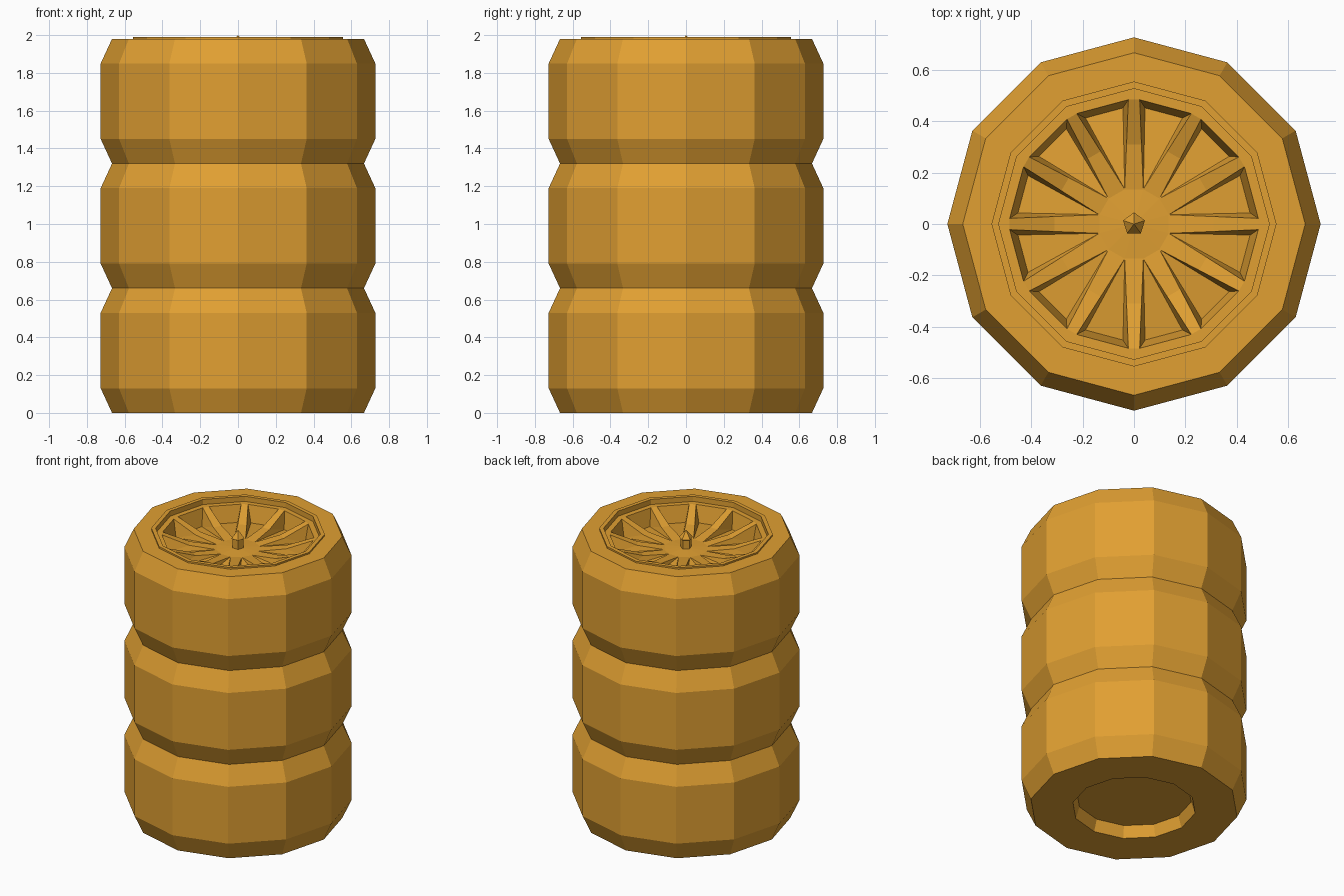
import bpy, bmesh
from math import cos, sin, pi, tan
from mathutils import Vector, Matrix

SIDES = 12
STEP = 2 * pi / SIDES
TYRE_H = 0.66

if "Cube" in bpy.data.objects:
    bpy.data.objects.remove(bpy.data.objects["Cube"], do_unlink=True)

mat = bpy.data.materials.new("ochre")
mat.use_nodes = True
ochre = (0.75, 0.35, 0.032, 1)
mat.diffuse_color = ochre
mat.node_tree.nodes["Principled BSDF"].inputs["Base Color"].default_value = ochre


def ring(bm, r, z, n=SIDES, start=0.0):
    return [bm.verts.new((r * cos(start + 2 * pi * i / n),
                          r * sin(start + 2 * pi * i / n), z)) for i in range(n)]


def bridge(bm, a, b):
    n = len(a)
    for i in range(n):
        j = (i + 1) % n
        bm.faces.new((a[i], a[j], b[j], b[i]))


def revolve(bm, profile, n=SIDES, start=0.0):
    rings = [ring(bm, r, z, n, start) for r, z in profile]
    for a, b in zip(rings, rings[1:]):
        bridge(bm, a, b)
    return rings


def to_mesh(bm, name):
    me = bpy.data.meshes.new(name)
    bm.to_mesh(me)
    bm.free()
    me.materials.append(mat)
    return me


def make_tyre():
    # Chamfered tread with a shallow tapered recess underneath
    bm = bmesh.new()
    rings = revolve(bm, [(0.37, 0.08), (0.395, 0), (0.667, 0), (0.727, 0.13),
                         (0.727, 0.53), (0.667, TYRE_H), (0.545, TYRE_H), (0.545, 0.6)])
    bm.faces.new(rings[0][::-1])
    return to_mesh(bm, "tyre")


def make_wheel():
    bm = bmesh.new()
    # Raised lip stepping down to the rim ledge
    ledge = revolve(bm, [(0.555, 0.65), (0.555, 0.671), (0.527, 0.671), (0.527, 0.635)])[-1]
    # Hub dish: its corners are the inner tips of the windows
    tips = ring(bm, 0.14, 0.552, start=STEP / 2)
    centre = bm.verts.new((0, 0, 0.56))

    def spoke_pair(i, x, half, z):
        rot = Matrix.Rotation(i * STEP, 3, 'Z')
        return [bm.verts.new(rot @ Vector((x, s * half, z))) for s in (-1, 1)]

    half = 0.022
    outer_x = 0.49 - half * tan(STEP / 2)
    mid = [spoke_pair(i, 0.31, 0.029, 0.572) for i in range(SIDES)]
    top = [spoke_pair(i, outer_x, half, 0.635) for i in range(SIDES)]
    low = [spoke_pair(i, 0.452, 0.043, 0.52) for i in range(SIDES)]
    for i in range(SIDES):
        j = (i + 1) % SIDES
        tip, prev = tips[i], tips[i - 1]
        bm.faces.new((centre, prev, tip))
        # Spoke top in two slopes, joined to the ledge
        bm.faces.new((prev, mid[i][0], mid[i][1], tip))
        bm.faces.new((mid[i][0], top[i][0], top[i][1], mid[i][1]))
        bm.faces.new((top[i][0], ledge[i], top[i][1]))
        bm.faces.new((top[i][1], ledge[i], ledge[j], top[j][0]))
        # Window between this spoke and the next: sides, outer wall, floor
        for m, t, l in ((mid[i][1], top[i][1], low[i][1]),
                        (mid[j][0], top[j][0], low[j][0])):
            bm.faces.new((tip, m, l))
            bm.faces.new((m, t, l))
        bm.faces.new((top[i][1], top[j][0], low[j][0], low[i][1]))
        bm.faces.new((tip, low[i][1], low[j][0]))
    bmesh.ops.recalc_face_normals(bm, faces=bm.faces)
    # The sheet is open, so make sure the hub faces up
    bm.normal_update()
    if centre.link_faces[0].normal.z < 0:
        bmesh.ops.reverse_faces(bm, faces=bm.faces)
    return to_mesh(bm, "wheel")


def make_cap():
    # Five-sided pin with a pointed end
    bm = bmesh.new()
    rings = revolve(bm, [(0.036, 0.54), (0.036, 0.62), (0.045, 0.625)], 5, pi / 2)
    point = bm.verts.new((0, 0, 0.68))
    rim = rings[-1]
    for i in range(5):
        bm.faces.new((rim[i], rim[(i + 1) % 5], point))
    return to_mesh(bm, "hub_pin")


# Stack of identical wheels
parts = [make_tyre(), make_wheel(), make_cap()]
for level, label in enumerate(("lower", "middle", "upper")):
    for me in parts:
        ob = bpy.data.objects.new(f"{label}_{me.name}", me)
        ob.location.z = level * TYRE_H
        bpy.context.collection.objects.link(ob)
